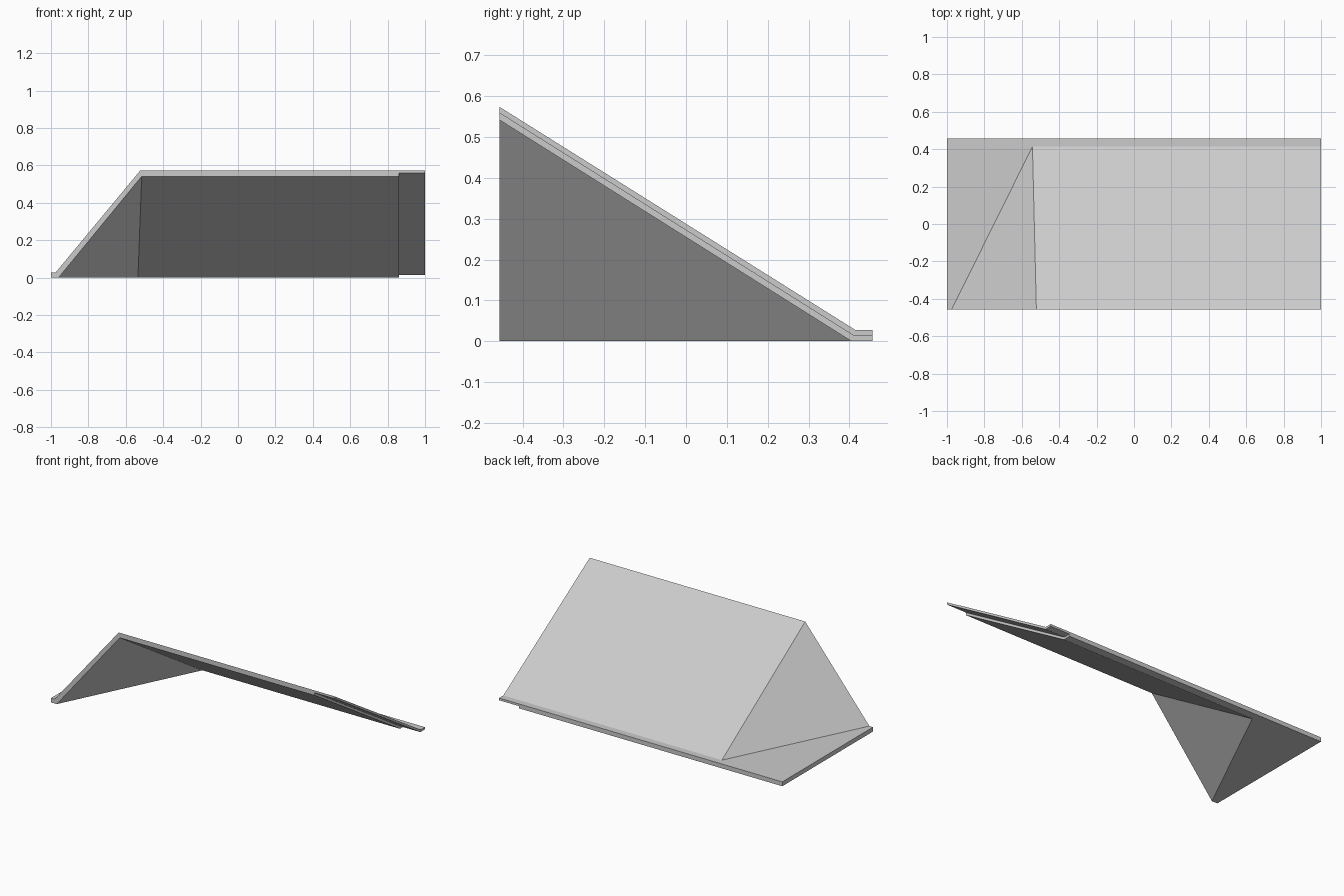
import bpy, bmesh

cube = bpy.data.objects.get("Cube")
if cube:
    bpy.data.objects.remove(cube, do_unlink=True)

grey = bpy.data.materials.new("light grey")
grey.use_nodes = True
colour = (0.6, 0.6, 0.6, 1)
grey.diffuse_color = colour
grey.node_tree.nodes["Principled BSDF"].inputs["Base Color"].default_value = colour

# Key levels: front and back edges, right end, inner edge of the lap lip
FRONT, BACK, END, LAP = -0.457, 0.457, 1.0, 0.86

# Upper surface corners in capitals, underside corners in lower case
points = {
    "A": (-END, FRONT, 0.028), "B": (-0.975, FRONT, 0.028),
    "C": (-0.522, FRONT, 0.574), "D": (END, FRONT, 0.574),
    "E": (END, 0.414, 0.028), "F": (-0.543, 0.414, 0.028),
    "G": (-END, BACK, 0.028), "H": (END, BACK, 0.028),
    "a": (-END, FRONT, 0), "b": (-0.96, FRONT, 0),
    "c": (-0.515, FRONT, 0.542), "d": (LAP, FRONT, 0.542),
    "e": (LAP, 0.405, 0), "f": (-0.535, 0.405, 0),
    "g": (-END, BACK, 0), "h": (LAP, BACK, 0),
}
# Underside of the lip, at half thickness: inner edge p q r, outer edge u v w
for x, names in ((LAP, "pqr"), (END, "uvw")):
    for name, y, z in zip(names, (FRONT, 0.41, BACK), (0.559, 0.014, 0.014)):
        points[name] = (x, y, z)

panels = (
    "ABFG BCF CDEF FEHG "          # upper panels
    "agfb bfc cfed fghe "          # underside panels
    "puvq qvwr dpqe eqrh "         # lip underside and step
    "ABba BCcb CDupdc AagG "       # front and left edges
    "GghrwH DuvE EvwH"             # back and right edges
).split()

# Folded plate with a thin overlapping lip
bm = bmesh.new()
verts = {name: bm.verts.new(co) for name, co in points.items()}
for panel in panels:
    bm.faces.new([verts[name] for name in panel])
bmesh.ops.recalc_face_normals(bm, faces=bm.faces)
mesh = bpy.data.meshes.new("folded_roof_panel")
bm.to_mesh(mesh)
bm.free()
mesh.materials.append(grey)
roof = bpy.data.objects.new("folded_roof_panel", mesh)
bpy.context.collection.objects.link(roof)
